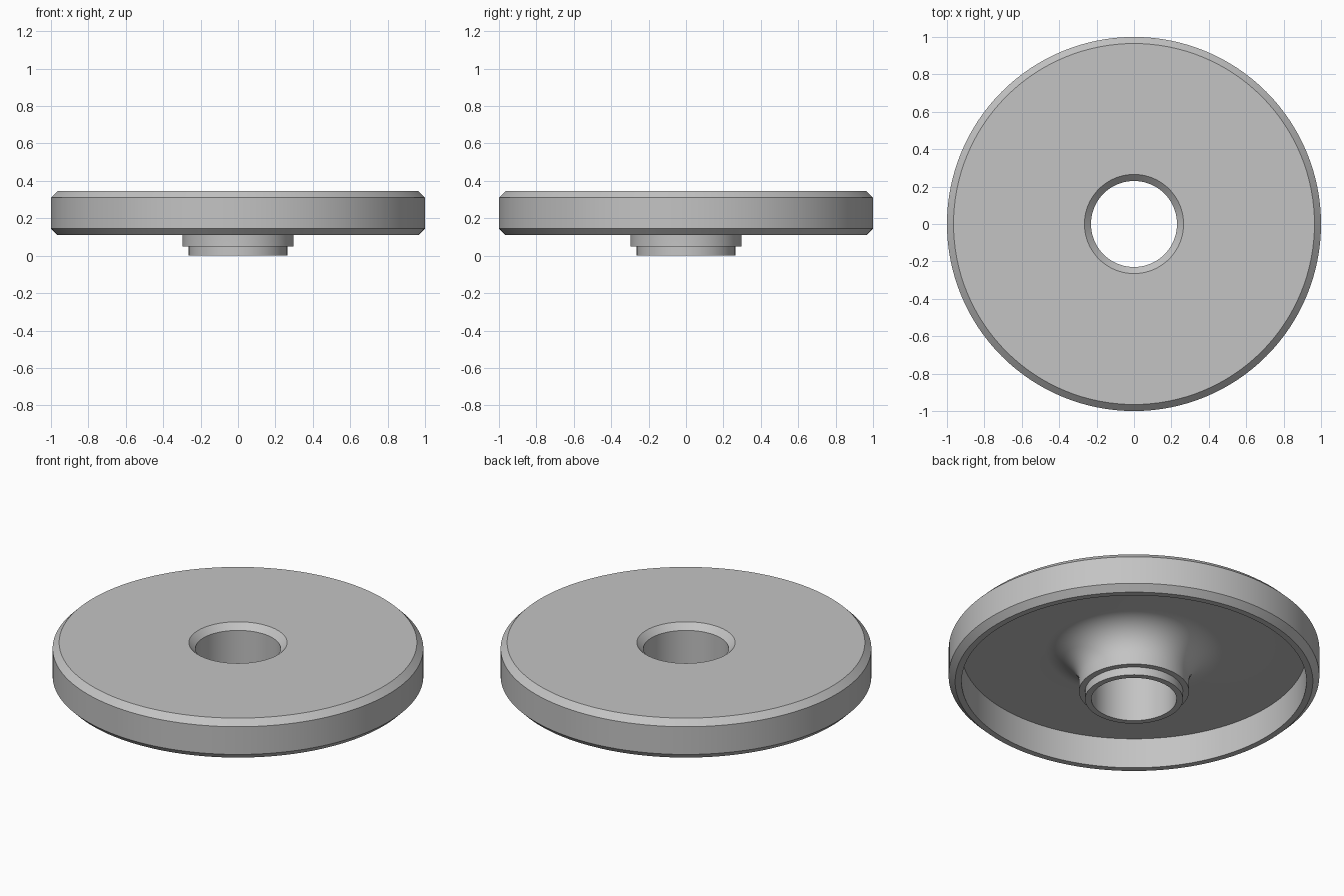
import bpy, bmesh, math

cube = bpy.data.objects.get("Cube")
if cube:
    bpy.data.objects.remove(cube, do_unlink=True)

SEGMENTS = 128


def make_material(name, colour):
    mat = bpy.data.materials.new(name)
    mat.use_nodes = True
    mat.diffuse_color = colour
    mat.node_tree.nodes["Principled BSDF"].inputs["Base Color"].default_value = colour
    return mat


def lathe(name, profile, mat):
    """Spin a closed (radius, height) outline around the z axis."""
    bm = bmesh.new()
    rings = []
    for i in range(SEGMENTS):
        a = math.tau * i / SEGMENTS
        rings.append([bm.verts.new((r * math.cos(a), r * math.sin(a), z)) for r, z in profile])
    n = len(profile)
    for i, ring in enumerate(rings):
        after = rings[(i + 1) % SEGMENTS]
        for j in range(n):
            k = (j + 1) % n
            bm.faces.new((ring[j], after[j], after[k], ring[k]))
    bmesh.ops.recalc_face_normals(bm, faces=bm.faces)
    mesh = bpy.data.meshes.new(name)
    bm.to_mesh(mesh)
    bm.free()
    mesh.materials.append(mat)
    obj = bpy.data.objects.new(name, mesh)
    bpy.context.collection.objects.link(obj)
    bpy.ops.object.select_all(action='DESELECT')
    obj.select_set(True)
    bpy.context.view_layer.objects.active = obj
    bpy.ops.object.shade_smooth_by_angle(angle=math.radians(30))
    return obj


grey = make_material("plain grey", (0.55, 0.55, 0.55, 1))

# Main heights and radii
top, rim_bottom, ceiling = 0.345, 0.11, 0.29
bore, hub, chamfer = 0.23, 0.297, 0.035
fillet = 0.18

# Hub: stepped collar at the foot
outline = [(bore, 0), (0.264, 0), (0.264, 0.048), (hub, 0.048)]

# Concave fillet flowing from the hub into the underside of the disc
for i in range(17):
    a = math.pi / 2 * i / 16
    outline.append((hub + fillet * (1 - math.cos(a)), ceiling - fillet * (1 - math.sin(a))))

# Hollow rim, chamfered outer edge, flat top and chamfered bore
outline += [
    (0.93, ceiling), (0.93, rim_bottom),
    (1 - chamfer, rim_bottom), (1, rim_bottom + chamfer),
    (1, top - chamfer), (1 - chamfer, top),
    (bore + chamfer, top), (bore, top - chamfer),
]

lathe("flanged_disc", outline, grey)
